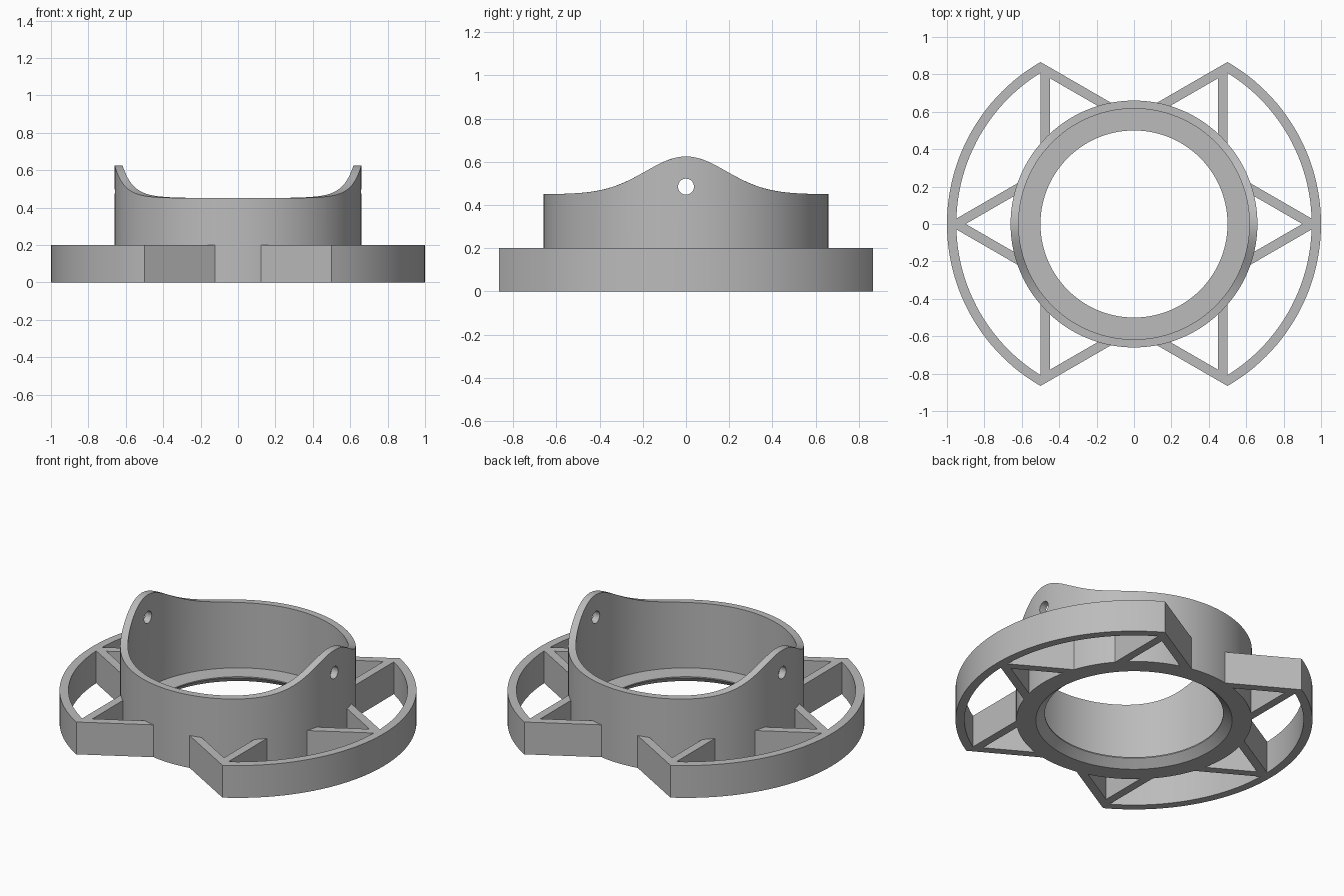
import bpy, bmesh
from math import sin, cos, tan, pi, radians, exp, sqrt

if "Cube" in bpy.data.objects:
    bpy.data.objects.remove(bpy.data.objects["Cube"], do_unlink=True)

OUTER, INNER, BORE = 0.66, 0.617, 0.5      # collar radii
BASE_H, RIM_H, LUG_H = 0.2, 0.45, 0.175    # heights
WIDTH = 0.05                               # strut and arc thickness

grey = bpy.data.materials.new("plain_grey")
grey.use_nodes = True
grey.diffuse_color = (0.5, 0.5, 0.5, 1)
grey.node_tree.nodes["Principled BSDF"].inputs["Base Color"].default_value = (0.5, 0.5, 0.5, 1)


def make_object(name, bm):
    bmesh.ops.recalc_face_normals(bm, faces=bm.faces)
    mesh = bpy.data.meshes.new(name)
    bm.to_mesh(mesh)
    bm.free()
    mesh.materials.append(grey)
    obj = bpy.data.objects.new(name, mesh)
    bpy.context.collection.objects.link(obj)
    return obj


def activate(obj):
    bpy.ops.object.select_all(action='DESELECT')
    obj.select_set(True)
    bpy.context.view_layer.objects.active = obj


def smooth(obj):
    activate(obj)
    bpy.ops.object.shade_smooth_by_angle(angle=radians(30))


def prism(name, outline, height):
    """Extrude a plan outline upwards from the ground."""
    bm = bmesh.new()
    face = bm.faces.new([bm.verts.new((x, y, 0)) for x, y in outline])
    top = bmesh.ops.extrude_face_region(bm, geom=[face], use_keep_orig=True)["geom"]
    bmesh.ops.translate(bm, vec=(0, 0, height),
                        verts=[v for v in top if isinstance(v, bmesh.types.BMVert)])
    return make_object(name, bm)


def rim_height(y):
    """The rim swells into a bell-shaped lug on each side."""
    return RIM_H + LUG_H * exp(-(y / 0.187) ** 2 / 2)


# Collar: lathed section with a wavy rim, thin floor lip and flared bottom bore
SEGMENTS = 144
section = [(0.55, 0), (OUTER, 0), (OUTER, None), (INNER, None),
           (INNER, 0.05), (BORE, 0.05), (BORE, 0.043)]
bm = bmesh.new()
rings = []
for i in range(SEGMENTS):
    a = 2 * pi * i / SEGMENTS
    rings.append([bm.verts.new((r * cos(a), r * sin(a),
                                rim_height(r * sin(a)) if z is None else z))
                  for r, z in section])
for i in range(SEGMENTS):
    a, b = rings[i], rings[(i + 1) % SEGMENTS]
    for j in range(len(section)):
        k = (j + 1) % len(section)
        bm.faces.new((a[j], b[j], b[k], a[k]))
collar = make_object("collar", bm)

# Pivot holes through both lugs
bpy.ops.mesh.primitive_cylinder_add(vertices=32, radius=0.037, depth=2,
                                    location=(0, 0, 0.485), rotation=(0, pi / 2, 0))
cutter = bpy.context.object
cutter.name = "pivot_hole_cutter"
cutter.hide_render = True
cutter.data.materials.append(grey)
cut = collar.modifiers.new("pivot_holes", 'BOOLEAN')
cut.operation, cut.solver, cut.object = 'DIFFERENCE', 'EXACT', cutter
activate(collar)
bpy.ops.object.modifier_apply(modifier=cut.name)
bpy.data.objects.remove(cutter, do_unlink=True)
smooth(collar)

# Struts: sides of two crossed triangles, mitred at the tips, ending in the collar wall
near, far = 0.5 - WIDTH, 0.5
hidden = 0.64
half = [(far, sqrt(hidden ** 2 - far ** 2)), (far, far * tan(pi / 3)),
        (near, near * tan(pi / 3)), (near, sqrt(hidden ** 2 - near ** 2))]
for k in range(6):
    c, s = cos(k * pi / 3), sin(k * pi / 3)
    for side, label in ((1, "a"), (-1, "b")):
        prism(f"strut_{k + 1}{label}",
              [(n * c - t * side * s, n * s + t * side * c) for n, t in half], BASE_H)

# Curved guards on the left and right
STEPS = 48
angles = [radians(-60 + 120 * i / STEPS) for i in range(STEPS + 1)]
for sign, name in ((1, "left_guard"), (-1, "right_guard")):
    outline = [(sign * cos(a), sin(a)) for a in angles]
    outline += [(sign * (1 - WIDTH) * cos(a), (1 - WIDTH) * sin(a)) for a in reversed(angles)]
    smooth(prism(name, outline, BASE_H))
